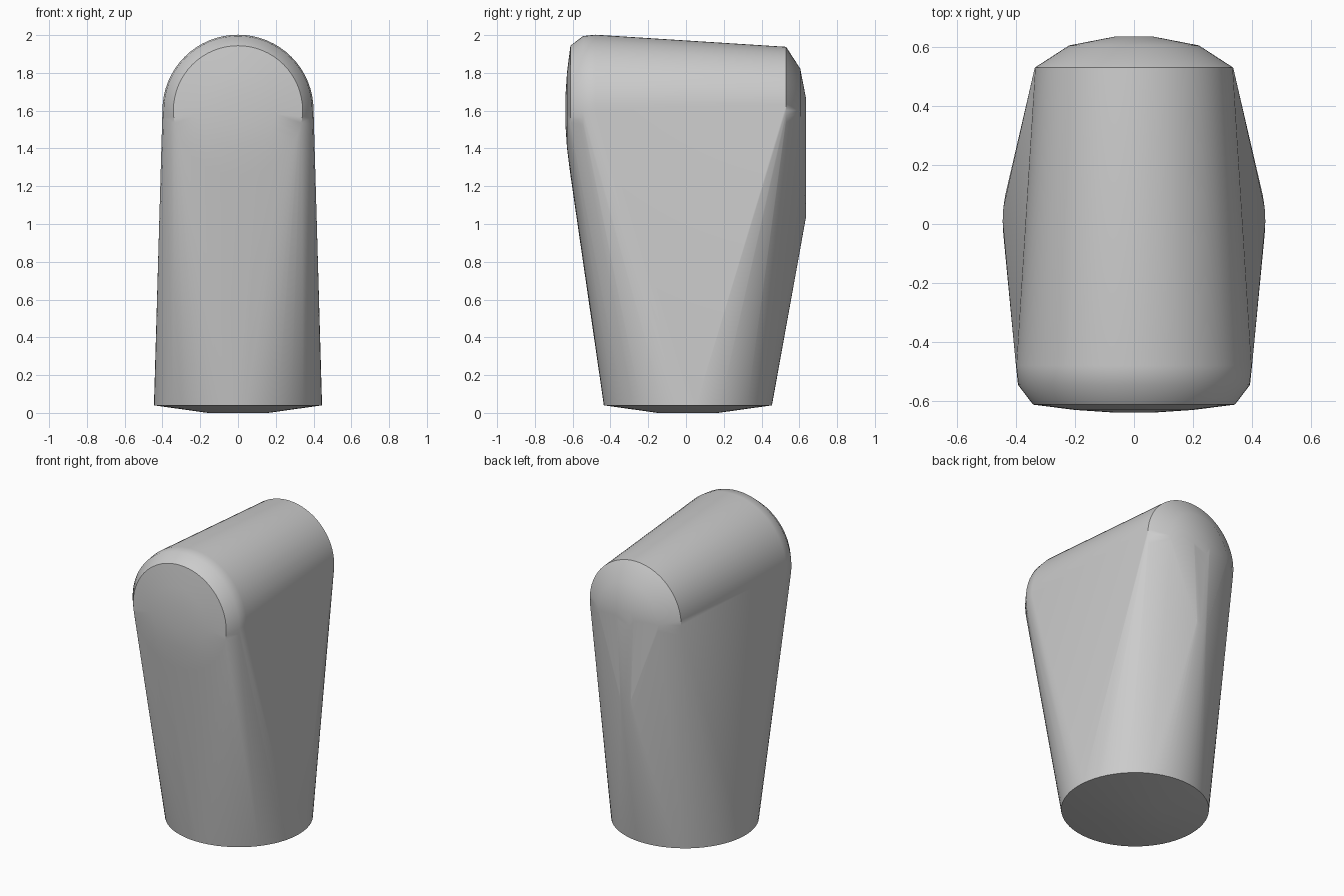
import bpy, bmesh, math
from mathutils import Vector

cube = bpy.data.objects.get("Cube")
if cube:
    bpy.data.objects.remove(cube)

SEGMENTS = 64


def ring(bm, centre, radius, axis):
    """Add a ring of loose points around the given axis."""
    for i in range(SEGMENTS):
        a = 2 * math.pi * i / SEGMENTS
        u, v = radius * math.cos(a), radius * math.sin(a)
        offset = Vector((u, v, 0)) if axis == "Z" else Vector((u, 0, v))
        bm.verts.new(Vector(centre) + offset)


grey = bpy.data.materials.new("plain grey")
grey.use_nodes = True
colour = (0.6, 0.6, 0.6, 1)
grey.diffuse_color = colour
grey.node_tree.nodes["Principled BSDF"].inputs["Base Color"].default_value = colour

bm = bmesh.new()

# Round foot with a shallow bevel underneath
for z, radius in [(0, 0.16), (0.04, 0.445)]:
    ring(bm, (0, 0.01, z), radius, "Z")

# Horizontal barrel head: domed front, bevelled rim, tapered body, domed back
head = [(-0.638, 0.08), (-0.63, 0.2), (-0.612, 0.342), (-0.545, 0.393),
        (-0.48, 0.4), (0.53, 0.336), (0.605, 0.22), (0.636, 0.06)]
for y, radius in head:
    ring(bm, (0, y, 1.602), radius, "Y")

# Small heel on the back of the neck
ring(bm, (0, 0.634, 1.07), 0.04, "Y")

# Stretch one taut skin over all the rings
hull = bmesh.ops.convex_hull(bm, input=bm.verts[:])
loose = {g for g in hull["geom_interior"] + hull["geom_unused"]
         if isinstance(g, bmesh.types.BMVert)}
bmesh.ops.delete(bm, geom=list(loose), context="VERTS")
bmesh.ops.dissolve_limit(bm, angle_limit=math.radians(0.1),
                         verts=bm.verts[:], edges=bm.edges[:])
bmesh.ops.recalc_face_normals(bm, faces=bm.faces[:])

mesh = bpy.data.meshes.new("tapered_body")
bm.to_mesh(mesh)
bm.free()
mesh.materials.append(grey)
body = bpy.data.objects.new("tapered_body", mesh)
bpy.context.collection.objects.link(body)

# Smooth skin with crisp rims
bpy.ops.object.select_all(action="DESELECT")
body.select_set(True)
bpy.context.view_layer.objects.active = body
bpy.ops.object.shade_smooth_by_angle(angle=math.radians(40))
